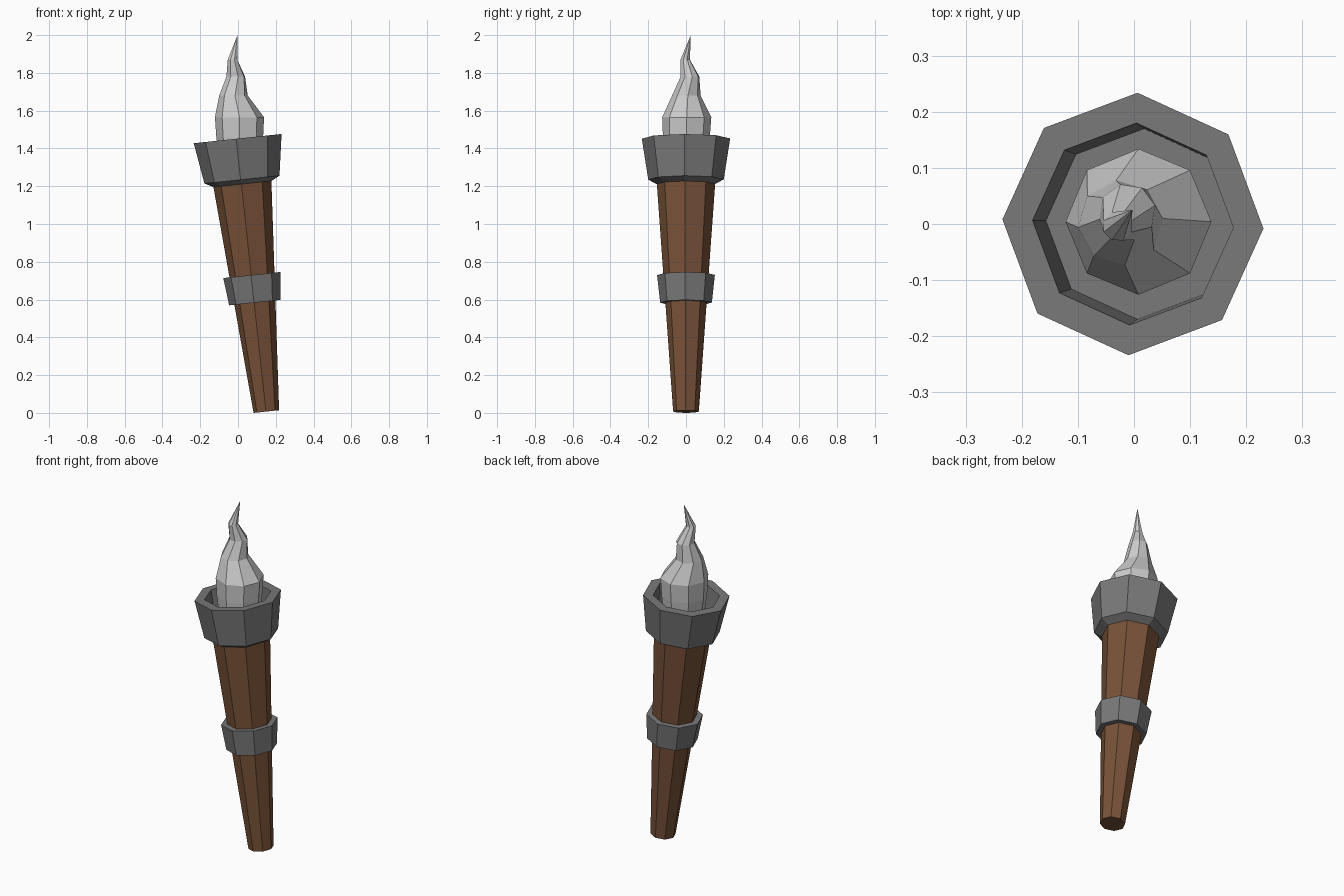
import bpy, bmesh
from math import cos, sin, tau, radians
from mathutils import Matrix, Vector

if "Cube" in bpy.data.objects:
    bpy.data.objects.remove(bpy.data.objects["Cube"])

SIDES = 8
# Leaning axis of the torch, from the foot of the handle
TILT = Matrix.Translation((0.15, 0, 0.007)) @ Matrix.Rotation(radians(-6), 4, 'Y')


def material(name, rgb):
    m = bpy.data.materials.new(name)
    m.diffuse_color = (*rgb, 1)
    m.use_nodes = True
    m.node_tree.nodes["Principled BSDF"].inputs["Base Color"].default_value = m.diffuse_color
    return m


def loft(name, rings, matrix=Matrix(), mat=None, closed=False, tip=None):
    """Skin octagonal rings (cx, cy, z, radius, turn in degrees)."""
    bm = bmesh.new()
    loops = []
    for cx, cy, z, r, turn in rings:
        angles = [radians(turn) + tau * i / SIDES for i in range(SIDES)]
        loops.append([bm.verts.new((cx + r * cos(a), cy + r * sin(a), z)) for a in angles])
    pairs = list(zip(loops, loops[1:]))
    if closed:
        pairs.append((loops[-1], loops[0]))
    for a, b in pairs:
        for i in range(SIDES):
            j = (i + 1) % SIDES
            bm.faces.new((a[i], a[j], b[j], b[i]))
    if not closed:
        bm.faces.new(loops[0][::-1])
        if tip:
            t = bm.verts.new(tip)
            for i in range(SIDES):
                bm.faces.new((loops[-1][i], loops[-1][(i + 1) % SIDES], t))
        else:
            bm.faces.new(loops[-1])
    bmesh.ops.recalc_face_normals(bm, faces=bm.faces)
    bm.transform(matrix)
    me = bpy.data.meshes.new(name)
    bm.to_mesh(me)
    bm.free()
    if mat:
        me.materials.append(mat)
    ob = bpy.data.objects.new(name, me)
    bpy.context.collection.objects.link(ob)
    return ob


def lathe(name, profile, mat, closed=False):
    return loft(name, [(0, 0, z, r, -2) for r, z in profile], TILT, mat, closed)


wood = material("wood", (0.19, 0.085, 0.04))
metal = material("dark_metal", (0.19, 0.19, 0.19))

# Tapered wooden handle
lathe("handle", [(0.068, 0), (0.155, 1.22)], wood)

# Metal band round the middle
lathe("band", [(0.105, 0.58), (0.137, 0.58), (0.153, 0.727), (0.115, 0.727)], metal, closed=True)

# Cup with chamfered base, thick rim and sunken floor
lathe("cup", [(0.152, 1.21), (0.2, 1.235), (0.234, 1.453), (0.18, 1.453), (0.17, 1.32)], metal)

# Wavering flame
loft("flame", [
    (0.012, 0.0, 1.32, 0.108, 0),
    (0.009, 0.002, 1.46, 0.124, 0),
    (0.008, 0.004, 1.565, 0.130, 0),
    (-0.024, 0.002, 1.68, 0.076, 6),
    (-0.012, 0.021, 1.78, 0.051, 14),
    (-0.029, -0.004, 1.87, 0.027, 22),
], tip=(-0.003, 0.025, 2.0))
